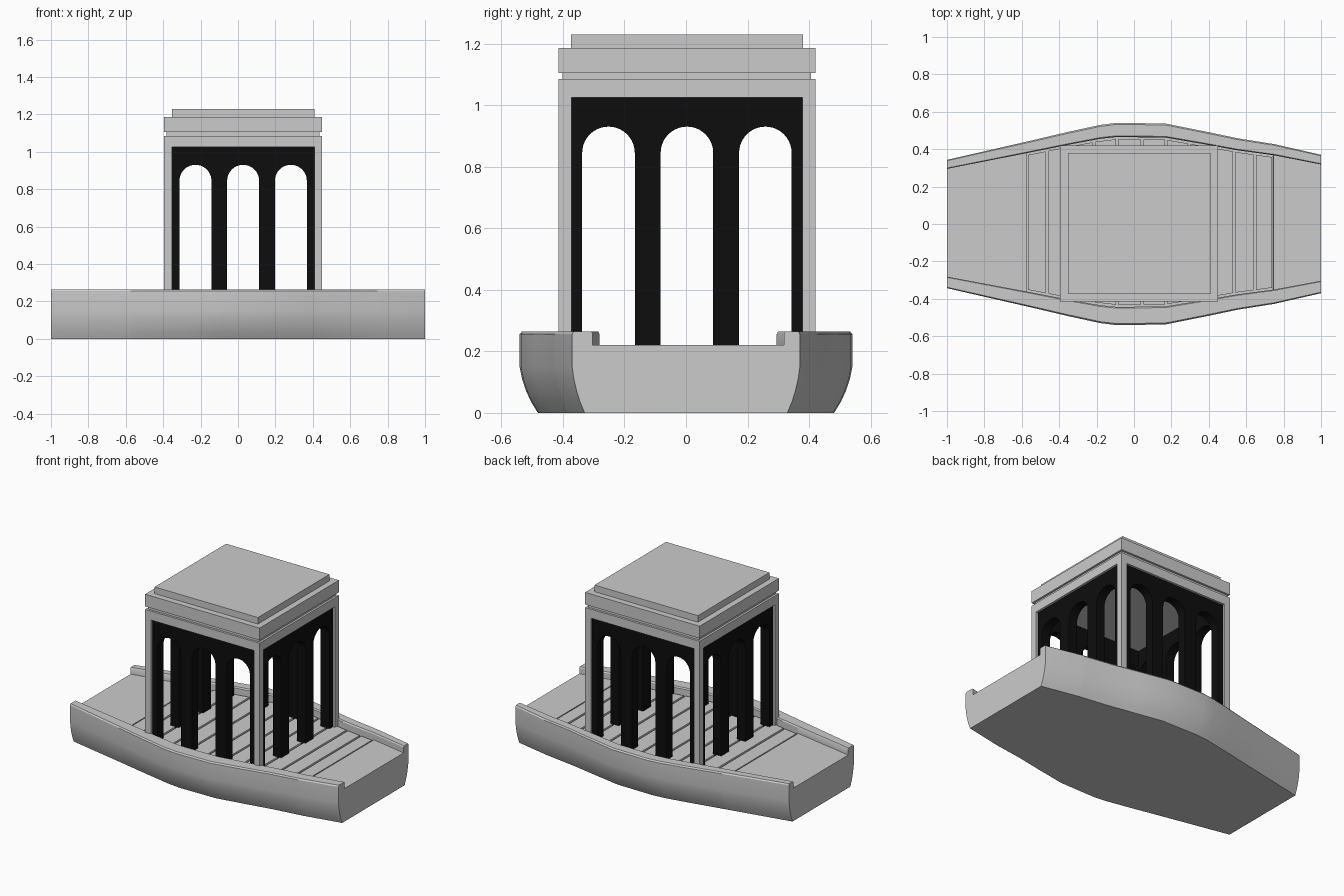
import bpy, bmesh, math
from mathutils import Vector

if "Cube" in bpy.data.objects:
    bpy.data.objects.remove(bpy.data.objects["Cube"])

# Half width of the hull along its length
STATIONS = [(-1, .343), (-.55, .446), (-.35, .493), (-.18, .530), (-.09, .541), (.17, .537),
            (.38, .495), (.55, .459), (.75, .427), (1, .37)]
IN_POS, IN_NEG = .86, .82          # inner rail faces as fractions of the half width
DECK, GROOVE = .22, .20
P0, P1 = -.575, .745               # extent of the planked deck


def half_width(x):
    for (xa, wa), (xb, wb) in zip(STATIONS, STATIONS[1:]):
        if xa <= x <= xb:
            return wa + (wb - wa) * (x - xa) / (xb - xa)


def finish(name, bm, mat=None):
    bmesh.ops.recalc_face_normals(bm, faces=bm.faces)
    mesh = bpy.data.meshes.new(name)
    bm.to_mesh(mesh)
    bm.free()
    obj = bpy.data.objects.new(name, mesh)
    bpy.context.collection.objects.link(obj)
    if mat:
        mesh.materials.append(mat)
    return obj


def prism(name, points, direction, mat=None):
    bm = bmesh.new()
    face = bm.faces.new([bm.verts.new(p) for p in points])
    ext = bmesh.ops.extrude_face_region(bm, geom=[face])
    moved = [v for v in ext["geom"] if isinstance(v, bmesh.types.BMVert)]
    bmesh.ops.translate(bm, verts=moved, vec=Vector(direction))
    return finish(name, bm, mat)


def box(name, x0, x1, y0, y1, z0, z1, mat=None):
    pts = [(x0, y0, z0), (x1, y0, z0), (x1, y1, z0), (x0, y1, z0)]
    return prism(name, pts, (0, 0, z1 - z0), mat)


# Hull: one cross-section scaled along the length, with rails and sunken deck
def section(x):
    w = half_width(x)
    d = GROOVE if P0 < x < P1 else DECK
    side = [(.89, 0), (.93, .035), (.96, .07), (.985, .11), (1, .15), (1, .256), (.985, .265)]
    left = [(-f * w, z) for f, z in side] + [(-(IN_NEG + .012) * w, .265),
                                            (-IN_NEG * w, .257), (-IN_NEG * w, d)]
    right = [(f * w, z) for f, z in side] + [((IN_POS + .012) * w, .265),
                                             (IN_POS * w, .257), (IN_POS * w, d)]
    return [(x, y, z) for y, z in left + right[::-1]]


bm = bmesh.new()
xs = sorted([s[0] for s in STATIONS] + [P0, P0 + .001, P1 - .001, P1])
rings = [[bm.verts.new(p) for p in section(x)] for x in xs]
n = len(rings[0])
for a, b in zip(rings, rings[1:]):
    for i in range(n):
        j = (i + 1) % n
        bm.faces.new((a[i], a[j], b[j], b[i]))
bm.faces.new(rings[0])
bm.faces.new(rings[-1])
hull = finish("hull", bm)
bpy.context.view_layer.objects.active = hull
hull.select_set(True)
bpy.ops.object.shade_smooth_by_angle(angle=math.radians(30))
hull.select_set(False)

# Deck planks separated by narrow grooves
cuts = [P0, -.465, -.34, -.215, -.09, .045, .172, .295, .415, .535, .645, P1]
for k, (xa, xb) in enumerate(zip(cuts, cuts[1:])):
    xa, xb = xa + .007, xb - .007
    wa, wb, gap = half_width(xa), half_width(xb), .011
    prism("deck_plank_%d" % (k + 1),
          [(xa, -IN_NEG * wa + gap, GROOVE - .01), (xb, -IN_NEG * wb + gap, GROOVE - .01),
           (xb, IN_POS * wb - gap, GROOVE - .01), (xa, IN_POS * wa - gap, GROOVE - .01)],
          (0, 0, DECK - GROOVE + .01))

# Cabin frame: corner posts, lintel and stepped roof
X0, X1, Y0, Y1, POST = -.395, .450, -.415, .421, .042
for px, sx in ((X0, "left"), (X1 - POST, "right")):
    for py, sy in ((Y0, "front"), (Y1 - POST, "back")):
        box("corner_post_%s_%s" % (sy, sx), px, px + POST, py, py + POST, GROOVE, 1.03)
for name, inset, z0, z1 in (("lintel_slab", 0, 1.025, 1.085), ("roof_neck", .014, 1.085, 1.105),
                            ("roof_cornice", 0, 1.105, 1.186), ("roof_cap", .041, 1.186, 1.23)):
    box(name, X0 + inset, X1 - inset, Y0 + inset, Y1 - inset, z0, z1)

# Black arcade walls: three round arches open down to the deck
black = bpy.data.materials.new("black")
black.diffuse_color = (.004, .004, .004, 1)
black.use_nodes = True
black.node_tree.nodes["Principled BSDF"].inputs["Base Color"].default_value = black.diffuse_color
RADIUS, PITCH, SPRING, THICK, RECESS = .0855, .255, .845, .06, .015


def arcade(name, lo, hi, place, direction):
    mid = (lo + hi) / 2
    pts = [(lo, GROOVE)]
    for k in (-1, 0, 1):
        c = mid + k * PITCH
        pts.append((c - RADIUS, GROOVE))
        for i in range(21):
            t = math.pi * (1 - i / 20)
            pts.append((c + RADIUS * math.cos(t), SPRING + RADIUS * math.sin(t)))
        pts.append((c + RADIUS, GROOVE))
    pts += [(hi, GROOVE), (hi, 1.025), (lo, 1.025)]
    prism(name, [place(u, z) for u, z in pts], direction, black)


for name, y, s in (("front", Y0 + RECESS, 1), ("back", Y1 - RECESS, -1)):
    arcade("arcade_" + name, X0 + POST, X1 - POST, lambda u, z: (u, y, z), (0, s * THICK, 0))
for name, x, s in (("left", X0 + RECESS, 1), ("right", X1 - RECESS, -1)):
    arcade("arcade_" + name, Y0 + POST, Y1 - POST, lambda u, z: (x, u, z), (s * THICK, 0, 0))
